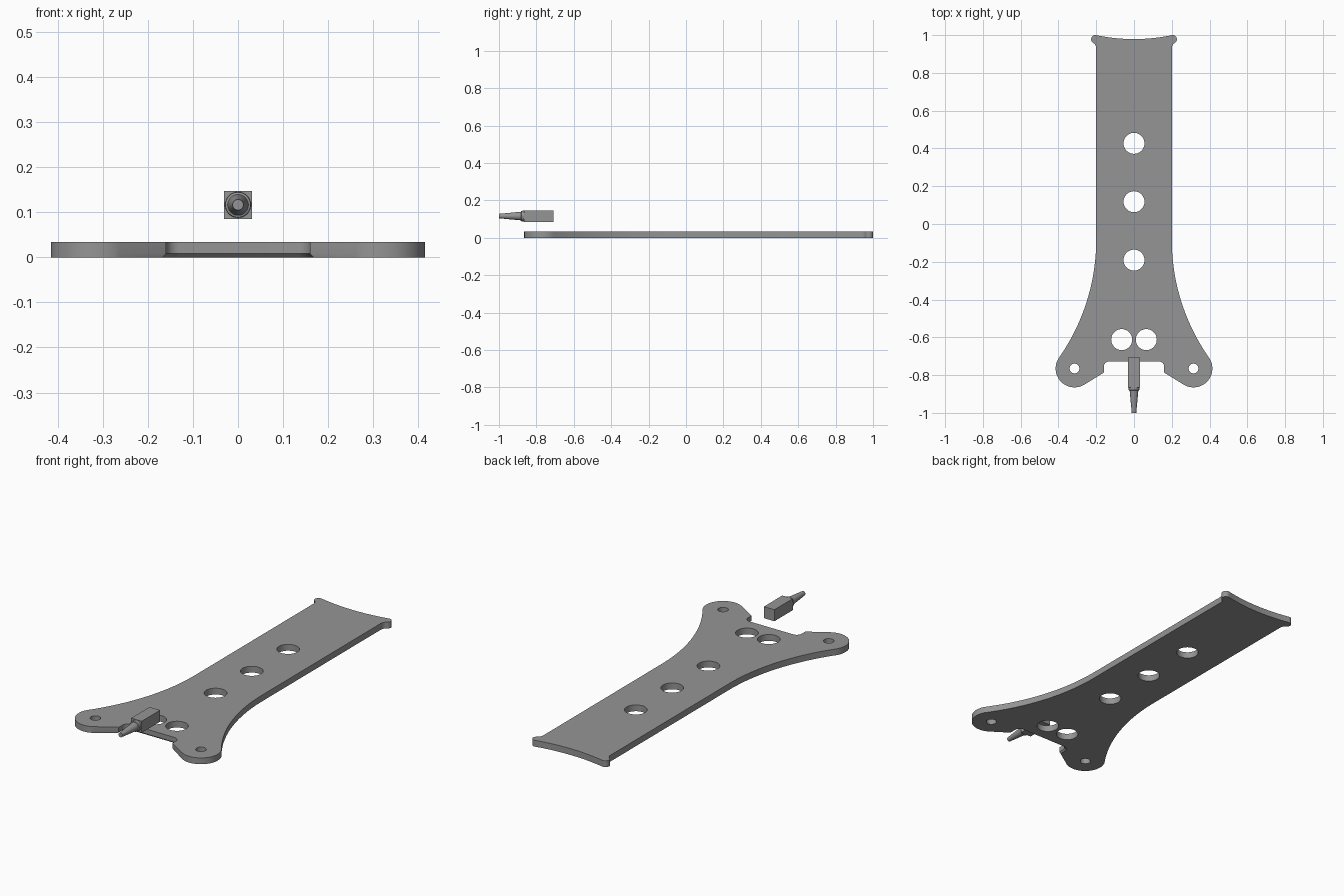
import bpy, bmesh
from math import radians, degrees, cos, sin, pi, asin

if "Cube" in bpy.data.objects:
    bpy.data.objects.remove(bpy.data.objects["Cube"])

mat = bpy.data.materials.new("dark_grey")
mat.diffuse_color = (0.3, 0.3, 0.3, 1)
mat.use_nodes = True
mat.node_tree.nodes["Principled BSDF"].inputs["Base Color"].default_value = mat.diffuse_color

def arc(cx, cy, r, a0, a1, n):
    """Points along an arc, angles in degrees."""
    return [(cx + r * cos(radians(a0 + (a1 - a0) * i / n)),
             cy + r * sin(radians(a0 + (a1 - a0) * i / n))) for i in range(n + 1)]

def make_object(name, bm):
    bmesh.ops.recalc_face_normals(bm, faces=bm.faces)
    me = bpy.data.meshes.new(name)
    bm.to_mesh(me)
    bm.free()
    ob = bpy.data.objects.new(name, me)
    ob.data.materials.append(mat)
    bpy.context.collection.objects.link(ob)
    return ob

def smooth(ob):
    bpy.ops.object.select_all(action='DESELECT')
    ob.select_set(True)
    bpy.context.view_layer.objects.active = ob
    bpy.ops.object.shade_smooth_by_angle(angle=radians(30))

# Plate outline, right half, from the concave top end down to the notch
T, CHAMFER = 0.034, 0.008
half_w, sag = 0.197, 0.020
R = (half_w ** 2 + sag ** 2) / (2 * sag)
sweep = degrees(asin(half_w / R))
right = arc(0, 0.979 + R, R, -90 + sweep / 10, -90 + sweep, 9)  # concave top edge
right += arc(0.205, 0.978, 0.022, 100, -60, 14)               # small end lobe
right += [(0.209, 0.954), (0.204, 0.947), (0.201, 0.938), (0.20, 0.928)]
right += arc(1.289, -0.083, 1.089, 180, 215, 24)              # flaring side
right += arc(0.315, -0.765, 0.10, 34, -121, 28)               # mounting ear
notch_start = len(right)
right += [(0.16, -0.787)]
right += arc(0.13, -0.757, 0.03, 0, 90, 8)                    # notch corner
outline = [((x, y), i >= notch_start) for i, (x, y) in enumerate(right)]
left = [((-x, y), f) for (x, y), f in reversed(outline)]
outline = [((0, 0.979), False)] + outline + left

# Plate body in three levels; the notch has a chamfer at the bottom
bm = bmesh.new()
rings = []
for z, grow in ((0, CHAMFER), (CHAMFER, 0), (T, 0)):
    ring = []
    for (x, y), in_notch in outline:
        if in_notch:
            x *= 1 + grow / 0.16
            y += grow if y > -0.76 else 0
        ring.append(bm.verts.new((x, y, z)))
    rings.append(ring)
n = len(outline)
for lo, hi in zip(rings, rings[1:]):
    for i in range(n):
        j = (i + 1) % n
        bm.faces.new((lo[i], lo[j], hi[j], hi[i]))
bm.faces.new(rings[0])
bm.faces.new(rings[-1])
plate = make_object("arm_plate", bm)

# Round holes cut through the plate
holes = [(0, y, 0.0555) for y in (0.427, 0.118, -0.191)]
for s in (-1, 1):
    holes += [(s * 0.065, -0.612, 0.0555), (s * 0.315, -0.765, 0.026)]
bm = bmesh.new()
for x, y, r in holes:
    res = bmesh.ops.create_cone(bm, cap_ends=True, segments=48, radius1=r, radius2=r, depth=0.2)
    bmesh.ops.translate(bm, verts=res["verts"], vec=(x, y, 0))
cutter = make_object("hole_cutter", bm)
mod = plate.modifiers.new("holes", 'BOOLEAN')
mod.object, mod.operation, mod.solver = cutter, 'DIFFERENCE', 'EXACT'
bpy.context.view_layer.objects.active = plate
bpy.ops.object.modifier_apply(modifier=mod.name)
bpy.data.objects.remove(cutter)
smooth(plate)

# Square nozzle body
bpy.ops.mesh.primitive_cube_add(size=1, location=(0, -0.7865, 0.1165))
body = bpy.context.object
body.name = "nozzle_body"
body.scale = (0.063, 0.157, 0.062)
body.data.materials.append(mat)

# Turned nozzle tip: collar, small step, then a taper
profile = [(-0.860, 0.029), (-0.880, 0.028), (-0.882, 0.023), (-1.0, 0.012)]
seg = 32
bm = bmesh.new()
rings = [[bm.verts.new((r * cos(2 * pi * k / seg), y, 0.1165 + r * sin(2 * pi * k / seg)))
          for k in range(seg)] for y, r in profile]
for p, q in zip(rings, rings[1:]):
    for k in range(seg):
        m = (k + 1) % seg
        bm.faces.new((p[k], p[m], q[m], q[k]))
bm.faces.new(rings[0])
bm.faces.new(rings[-1])
smooth(make_object("nozzle_tip", bm))
